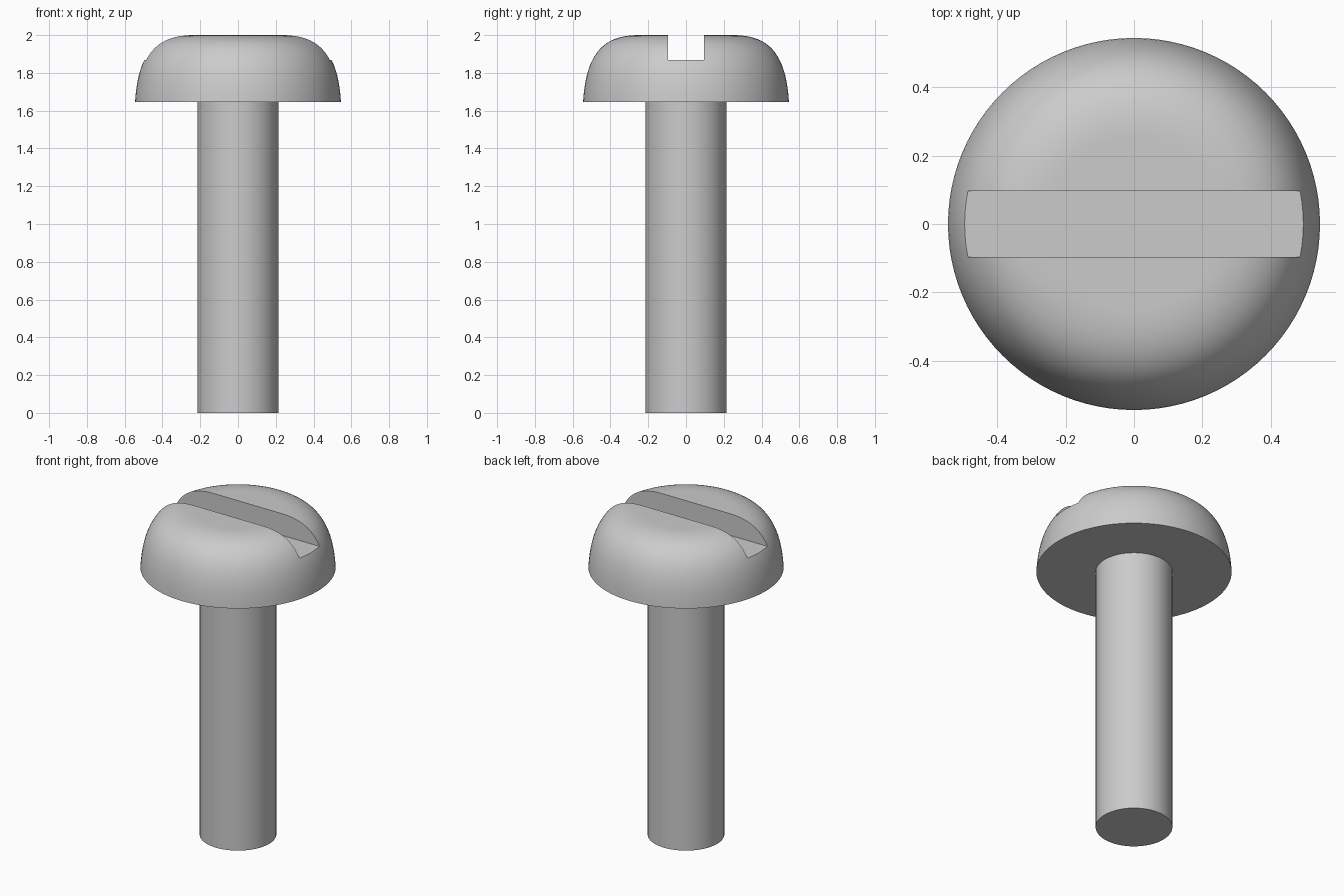
import bpy, bmesh, math
from mathutils import Vector
from mathutils.geometry import interpolate_bezier

if "Cube" in bpy.data.objects:
    bpy.data.objects.remove(bpy.data.objects["Cube"])

SEGMENTS = 96


def lathe(name, profile):
    """Closed solid of revolution about z; first and last points lie on the axis."""
    bm = bmesh.new()
    rings = []
    for r, z in profile[1:-1]:
        rings.append([bm.verts.new((r * math.cos(2 * math.pi * i / SEGMENTS),
                                    r * math.sin(2 * math.pi * i / SEGMENTS), z))
                      for i in range(SEGMENTS)])
    for low, high in zip(rings, rings[1:]):
        for i in range(SEGMENTS):
            j = (i + 1) % SEGMENTS
            bm.faces.new((low[i], low[j], high[j], high[i]))
    bm.faces.new(rings[0][::-1])
    bm.faces.new(rings[-1])
    mesh = bpy.data.meshes.new(name)
    bm.to_mesh(mesh)
    bm.free()
    obj = bpy.data.objects.new(name, mesh)
    bpy.context.collection.objects.link(obj)
    return obj


# Shank and domed pan head as one revolved profile
dome = interpolate_bezier(Vector((0.545, 1.645)), Vector((0.53, 1.90)),
                          Vector((0.44, 2.0)), Vector((0.25, 2.0)), 24)
profile = [(0, 0), (0.214, 0), (0.214, 1.645)] + [(p.x, p.y) for p in dome] + [(0, 2.0)]
screw = lathe("screw", profile)

# Straight driver slot across the head
bpy.ops.mesh.primitive_cube_add(size=1, location=(0, 0, 2.067))
cutter = bpy.context.object
cutter.name = "slot_cutter"
cutter.scale = (1.4, 0.193, 0.4)
cutter.hide_render = True

bpy.ops.object.select_all(action='DESELECT')
screw.select_set(True)
bpy.context.view_layer.objects.active = screw
cut = screw.modifiers.new("slot", 'BOOLEAN')
cut.operation = 'DIFFERENCE'
cut.solver = 'EXACT'
cut.object = cutter
bpy.ops.object.modifier_apply(modifier=cut.name)
bpy.data.objects.remove(cutter)

# Smooth round walls, crisp rims and slot edges
bpy.ops.object.shade_smooth_by_angle(angle=math.radians(30))
